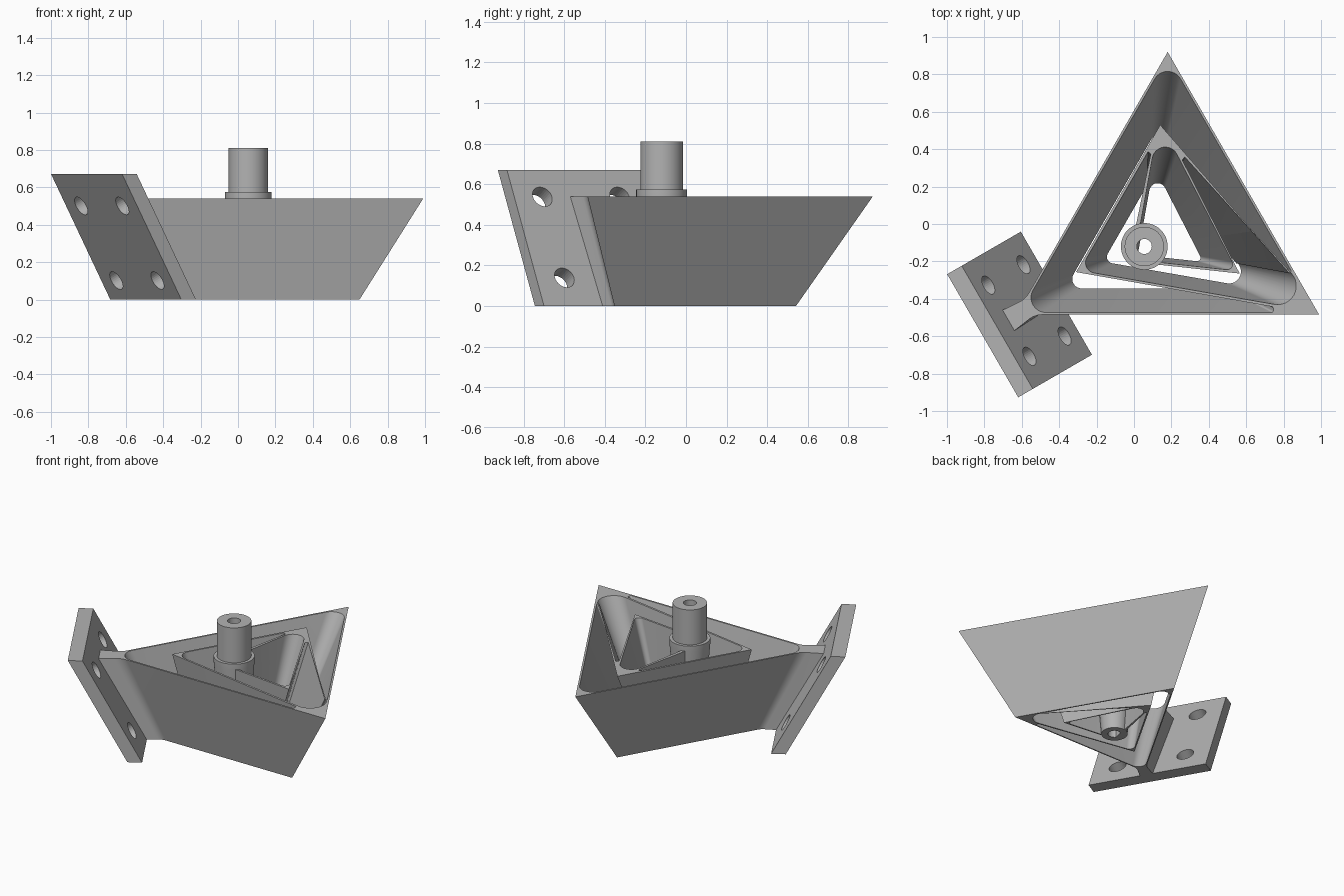
import bpy, bmesh, math
from mathutils import Vector, Matrix

cube = bpy.data.objects.get("Cube")
if cube:
    bpy.data.objects.remove(cube, do_unlink=True)

grey = bpy.data.materials.new("plain grey")
grey.use_nodes = True
colour = (0.45, 0.45, 0.45, 1)
grey.diffuse_color = colour
grey.node_tree.nodes["Principled BSDF"].inputs["Base Color"].default_value = colour

AXIS = Vector((0.055, -0.12))   # post centre, all walls taper towards it
HEIGHT, TAPER = 0.54, 0.636


def add_object(name, bm):
    bmesh.ops.recalc_face_normals(bm, faces=bm.faces)
    mesh = bpy.data.meshes.new(name)
    bm.to_mesh(mesh)
    bm.free()
    obj = bpy.data.objects.new(name, mesh)
    bpy.context.collection.objects.link(obj)
    mesh.materials.append(grey)
    return obj


def smooth(obj):
    bpy.ops.object.select_all(action='DESELECT')
    obj.select_set(True)
    bpy.context.view_layer.objects.active = obj
    bpy.ops.object.shade_smooth_by_angle(angle=math.radians(30))


def rounded(corners, steps=12):
    """Outline from (x, y, radius) corners, with an arc at each corner."""
    out = []
    for i, (x, y, r) in enumerate(corners):
        p = Vector((x, y))
        a = (Vector(corners[i - 1][:2]) - p).normalized()
        b = (Vector(corners[(i + 1) % len(corners)][:2]) - p).normalized()
        if r == 0:
            out.append(p)
            continue
        half = a.angle(b) / 2
        centre = p + (a + b).normalized() * r / math.sin(half)
        start = p + a * r / math.tan(half) - centre
        end = p + b * r / math.tan(half) - centre
        sweep = start.angle_signed(end)
        for k in range(steps + 1):
            out.append(centre + Matrix.Rotation(-sweep * k / steps, 2) @ start)
    return out


# Bracket body: outline and three nested pockets, tapered towards the bottom
outer = [(0.99, -0.485, 0), (0.18, 0.92, 0), (-0.58, -0.40, 0.12),
         (-0.735, -0.476, 0), (-0.67, -0.594, 0), (-0.53, -0.485, 0.12)]
outer_pocket = [(-0.609, -0.473, 0.08), (0.745, -0.473, 0.01), (0.745, -0.443, 0.01),
                (-0.31, -0.257, 0), (0.14, 0.53, 0), (0.831, -0.263, 0.01),
                (0.857, -0.278, 0.01), (0.18, 0.896, 0.08)]
middle_pocket = [(-0.291, -0.248, 0.055), (1.04, -0.48, 0.1), (0.272, 0.358, 0),
                 (0.258, 0.343, 0), (0.565, -0.265, 0), (-0.03, -0.2, 0),
                 (0.09, 0.375, 0), (0.075, 0.387, 0)]
inner_pocket = [(0.0, -0.19, 0.02), (0.55, -0.25, 0.03), (0.135, 0.557, 0.07)]

curve = bpy.data.curves.new("body_outline", 'CURVE')
curve.dimensions = '2D'
curve.fill_mode = 'BOTH'
curve.extrude = HEIGHT / 2
for corners in (outer, outer_pocket, middle_pocket, inner_pocket):
    points = rounded(corners)
    spline = curve.splines.new('POLY')
    spline.points.add(len(points) - 1)
    spline.use_cyclic_u = True
    for sp, p in zip(spline.points, points):
        sp.co = (p.x, p.y, 0, 1)
helper = bpy.data.objects.new("body_outline", curve)
bpy.context.collection.objects.link(helper)
flat = helper.evaluated_get(bpy.context.evaluated_depsgraph_get()).to_mesh()
bm = bmesh.new()
bm.from_mesh(flat)
bpy.data.objects.remove(helper, do_unlink=True)
bmesh.ops.remove_doubles(bm, verts=bm.verts, dist=0.0003)
for v in bm.verts:
    if v.co.z < 0:
        v.co.xy = AXIS + (v.co.xy - AXIS) * TAPER
    v.co.z += HEIGHT / 2
for f in bm.faces:
    f.material_index = 0
smooth(add_object("bracket_body", bm))

# Hollow post with a tapered lower half and a collar
profile = [(0.04, 0), (0.08, 0), (0.125, HEIGHT), (0.125, 0.575),
           (0.105, 0.575), (0.105, 0.81), (0.04, 0.81)]
bm = bmesh.new()
verts = [bm.verts.new((AXIS.x + r, AXIS.y, z)) for r, z in profile]
edges = [bm.edges.new((verts[i - 1], verts[i])) for i in range(len(verts))]
bmesh.ops.spin(bm, geom=verts + edges, cent=(*AXIS, 0), axis=(0, 0, 1),
               angle=math.tau, steps=48, use_duplicate=False)
bmesh.ops.remove_doubles(bm, verts=bm.verts, dist=0.0005)
smooth(add_object("post", bm))

# Leaning mounting plate
along = Vector((-0.5, 0.866, 0))
outward = Vector((-0.866, -0.5, 0))
foot = Vector((-0.415, -0.37, 0))
lean = outward * 0.365 + Vector((0, 0, 0.67))
thick = outward * 0.09
bm = bmesh.new()
section = [foot, foot + thick, foot + thick + lean, foot + lean]
face = bm.faces.new([bm.verts.new(p - along * 0.38) for p in section])
new = bmesh.ops.extrude_face_region(bm, geom=[face])["geom"]
bmesh.ops.translate(bm, vec=along * 0.76,
                    verts=[g for g in new if isinstance(g, bmesh.types.BMVert)])
plate = add_object("mounting_plate", bm)

# Four bolt holes square to the plate
normal = along.cross(lean).normalized()
turn = normal.to_track_quat('Z', 'Y').to_matrix().to_4x4()
bm = bmesh.new()
for side in (-0.22, 0.22):
    for t in (0.18, 0.775):
        centre = foot + thick / 2 + lean * t + along * side
        bmesh.ops.create_cone(bm, cap_ends=True, segments=32, radius1=0.054,
                              radius2=0.054, depth=0.3,
                              matrix=Matrix.Translation(centre) @ turn)
cutter = add_object("bolt_hole_cutter", bm)
cutter.hide_render = True
cutter.hide_set(True)
cut = plate.modifiers.new("bolt_holes", 'BOOLEAN')
cut.object = cutter
cut.solver = 'EXACT'
smooth(plate)
